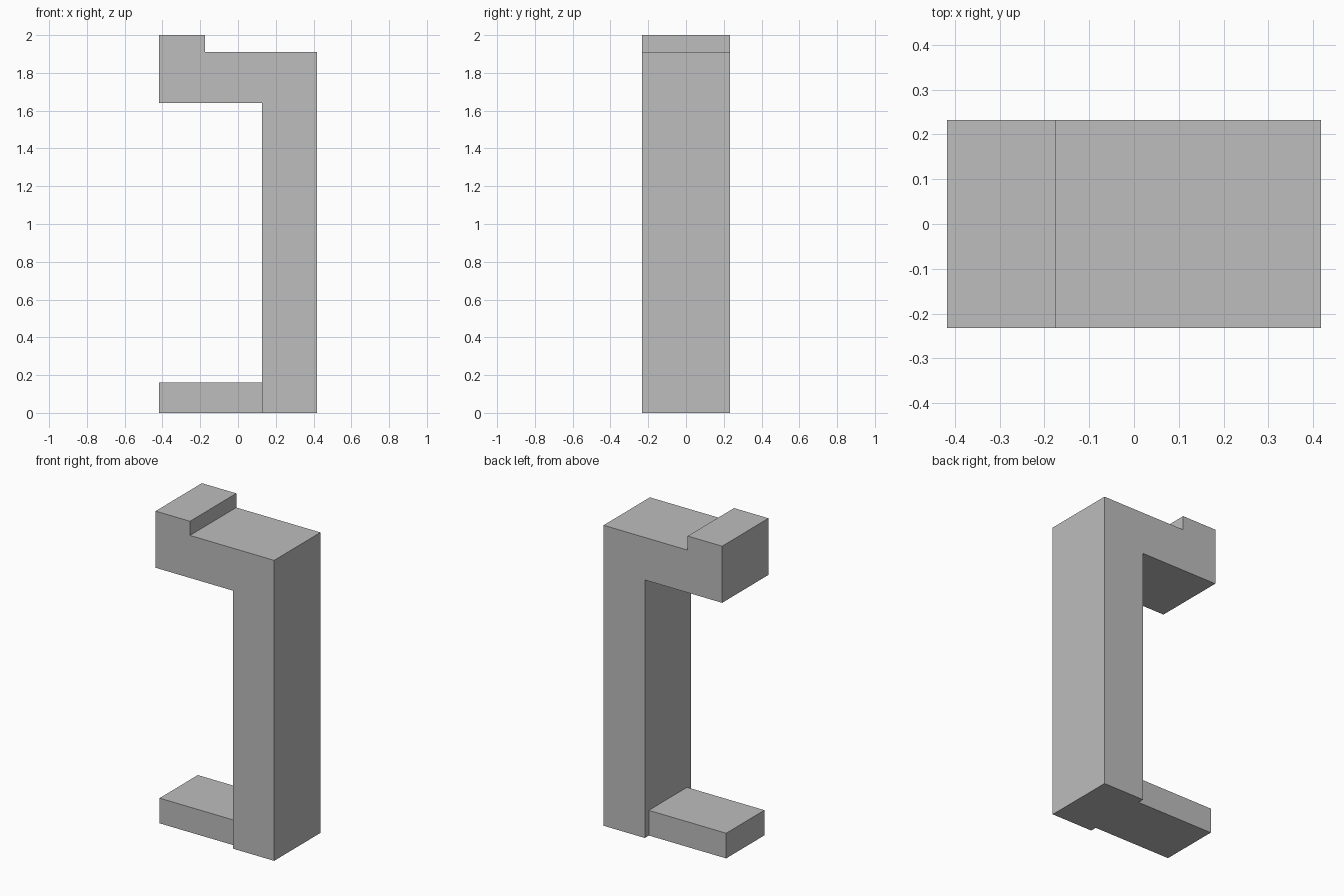
import bpy
import bmesh

cube = bpy.data.objects.get("Cube")
if cube:
    bpy.data.objects.remove(cube, do_unlink=True)

grey = bpy.data.materials.new("plain grey")
grey.use_nodes = True
colour = (0.51, 0.51, 0.51, 1)
grey.diffuse_color = colour
grey.node_tree.nodes["Principled BSDF"].inputs["Base Color"].default_value = colour


def extrude_profile(name, points, half_depth):
    """Extrude an x-z outline evenly to both sides of y = 0."""
    bm = bmesh.new()
    face = bm.faces.new([bm.verts.new((x, -half_depth, z)) for x, z in points])
    result = bmesh.ops.extrude_face_region(bm, geom=[face])
    verts = [v for v in result["geom"] if isinstance(v, bmesh.types.BMVert)]
    bmesh.ops.translate(bm, verts=verts, vec=(0, 2 * half_depth, 0))
    bmesh.ops.recalc_face_normals(bm, faces=bm.faces)
    mesh = bpy.data.meshes.new(name)
    bm.to_mesh(mesh)
    bm.free()
    mesh.materials.append(grey)
    obj = bpy.data.objects.new(name, mesh)
    bpy.context.collection.objects.link(obj)
    return obj


left, right, inner = -0.417, 0.417, 0.127

# Upright post with the overhanging arm and its raised end lip
extrude_profile("post_and_arm", [
    (inner, 0), (right, 0), (right, 1.91), (-0.175, 1.91),
    (-0.175, 2), (left, 2), (left, 1.64), (inner, 1.64)], 0.2325)

# Narrower foot plate
extrude_profile("foot", [
    (left, 0), (inner, 0), (inner, 0.16), (left, 0.16)], 0.192)
